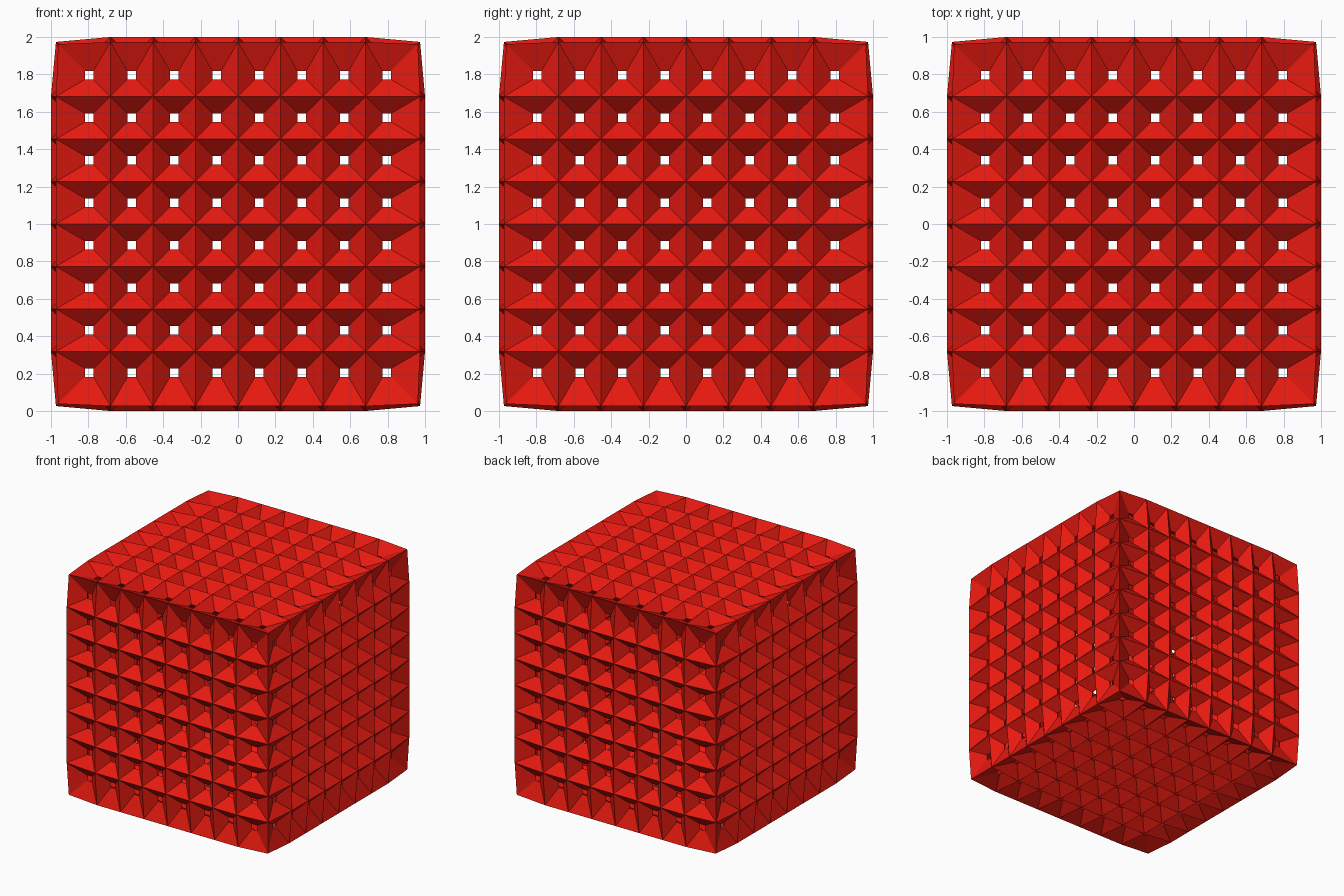
import bpy, bmesh

if "Cube" in bpy.data.objects:
    bpy.data.objects.remove(bpy.data.objects["Cube"])

CELLS = 8
HALF = 1 / 1.1          # half size of the base cube before the frame thickens it
THICK = 0.2 / 1.1       # frame thickness

# Base cube split into 8 x 8 cells per side
mesh = bpy.data.meshes.new("lattice_cube")
bm = bmesh.new()
bmesh.ops.create_cube(bm, size=2 * HALF)
bmesh.ops.subdivide_edges(bm, edges=bm.edges[:], cuts=CELLS - 1, use_grid_fill=True)
bmesh.ops.recalc_face_normals(bm, faces=bm.faces[:])
bm.to_mesh(mesh)
bm.free()

cube = bpy.data.objects.new("lattice_cube", mesh)
bpy.context.collection.objects.link(cube)
cube.location.z = 1

# Thick diamond-section frame that leaves a small square hole in each cell
frame = cube.modifiers.new("frame", 'WIREFRAME')
frame.thickness = THICK
frame.offset = 0
frame.use_even_offset = True
frame.use_relative_offset = False
frame.use_replace = True

# Red finish
red = bpy.data.materials.new("red")
red.diffuse_color = (0.8, 0.01, 0.005, 1)
red.use_nodes = True
red.node_tree.nodes["Principled BSDF"].inputs["Base Color"].default_value = red.diffuse_color
mesh.materials.append(red)
